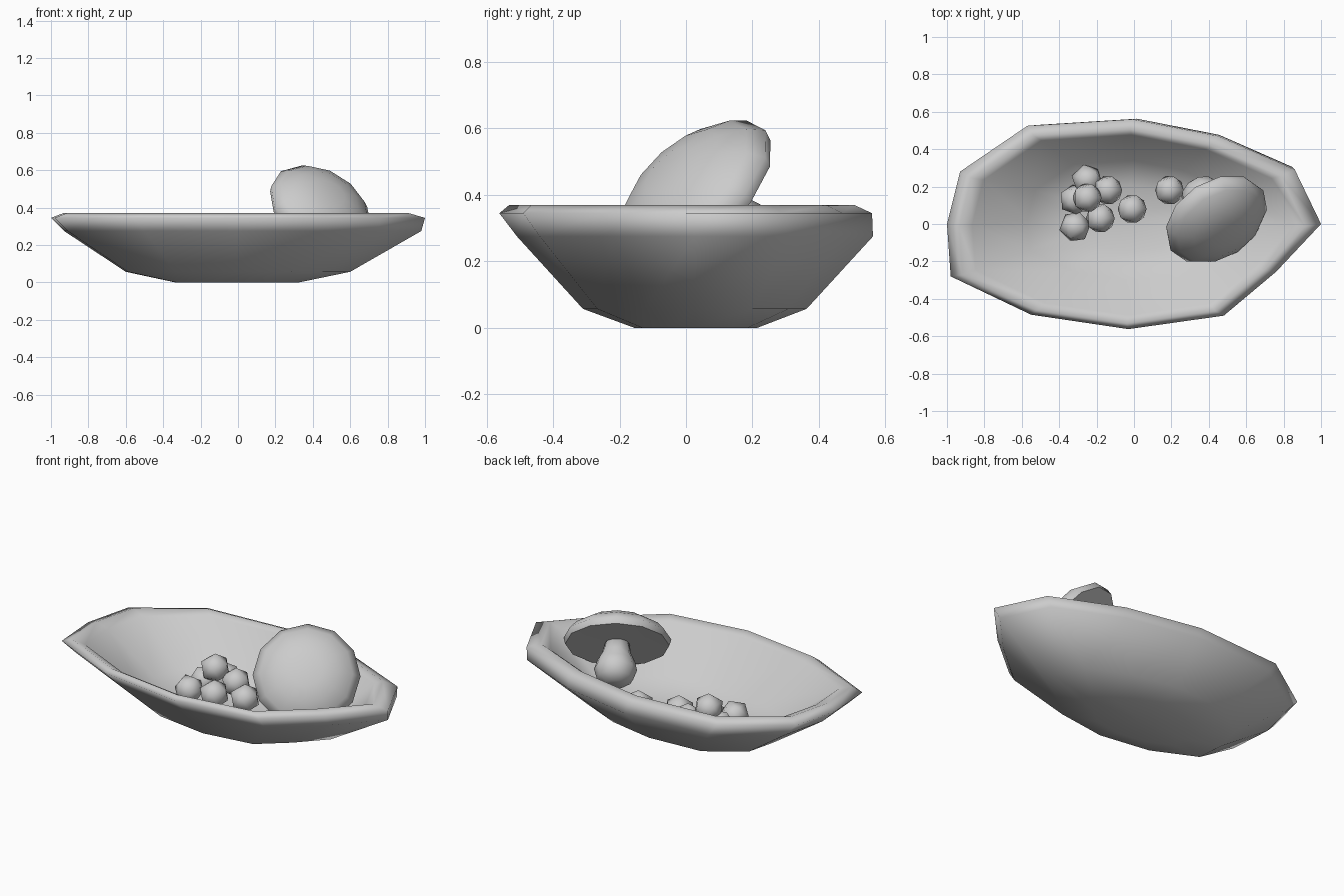
import bpy, bmesh, math
from mathutils import Vector

if "Cube" in bpy.data.objects:
    bpy.data.objects.remove(bpy.data.objects["Cube"])


def make_object(name, bm):
    bmesh.ops.recalc_face_normals(bm, faces=bm.faces)
    mesh = bpy.data.meshes.new(name)
    bm.to_mesh(mesh)
    bm.free()
    for p in mesh.polygons:
        p.use_smooth = True
    obj = bpy.data.objects.new(name, mesh)
    bpy.context.collection.objects.link(obj)
    return obj


def skin(bm, rings):
    """Bridge equal-length rings of points, capping both ends with a fan."""
    loops = [[bm.verts.new(p) for p in ring] for ring in rings]
    n = len(loops[0])
    for a, b in zip(loops, loops[1:]):
        for i in range(n):
            j = (i + 1) % n
            bm.faces.new((a[i], a[j], b[j], b[i]))
    for loop in (loops[0], loops[-1]):
        centre = bm.verts.new(sum((v.co for v in loop), Vector()) / n)
        for i in range(n):
            bm.faces.new((loop[i], loop[(i + 1) % n], centre))


def lathe(name, profile, sides, origin, axis):
    bm = bmesh.new()
    skin(bm, [[(r * math.cos(2 * math.pi * i / sides),
                r * math.sin(2 * math.pi * i / sides), z)
               for i in range(sides)] for r, z in profile])
    obj = make_object(name, bm)
    obj.rotation_mode = 'QUATERNION'
    obj.rotation_quaternion = axis.to_track_quat('Z', 'Y')
    obj.location = origin
    return obj


# Bowl: irregular boat-like outline, scaled and shifted through its levels
outline = [(1, 0), (.86, .29), (.45, .47), (-.01, .56), (-.57, .525), (-.93, .28),
           (-1, 0), (-.98, -.28), (-.55, -.485), (-.03, -.562), (.48, -.49), (.76, -.255)]
levels = [  # scale, shift x, shift y, z
    (.33, -.005, .03, 0), (.60, 0, .027, .057), (.955, .025, .028, .275),
    (1, 0, 0, .345), (.925, -.01, -.012, .37), (.86, -.005, -.005, .345),
    (.57, 0, .02, .12), (.32, -.015, .03, .055)]
bm = bmesh.new()
skin(bm, [[(x * s + dx, y * s + dy, z) for x, y in outline] for s, dx, dy, z in levels])
make_object("bowl", bm)

# Berries: low-poly balls heaped on the floor of the bowl
berries = [(-.25, .235, .13, 1), (-.315, .13, .13, 1), (-.14, .18, .145, 0),
           (-.25, .14, .217, 0), (-.315, -.015, .13, 1), (-.18, .03, .12, 0),
           (-.01, .08, .12, 0), (.19, .18, .135, 0)]
for k, (x, y, z, turned) in enumerate(berries):
    bm = bmesh.new()
    bmesh.ops.create_icosphere(bm, subdivisions=1, radius=.086)
    berry = make_object(f"berry_{k + 1}", bm)
    berry.location = (x, y, z)
    berry.rotation_euler = (.6 * turned, .4 * turned, .9 * k * turned)

# Mushroom: tilted shallow cap with a crisp lower edge and a bulbous stem
axis = Vector((.41, -.635, .655)).normalized()
origin = Vector((.44, .025, .395))
cap = lathe("mushroom_cap", [(.09, .125), (.18, .1), (.255, .055), (.295, .01),
                             (.285, -.025), (.08, -.02)], 12, origin, axis)
cap.data.set_sharp_from_angle(angle=math.radians(60))
stem_axis = Vector((.4, -.67, .62)).normalized()
lathe("mushroom_stem", [(.065, -.01), (.08, -.08), (.105, -.13), (.118, -.18),
                        (.1, -.235), (.055, -.27)], 10, origin, stem_axis)
